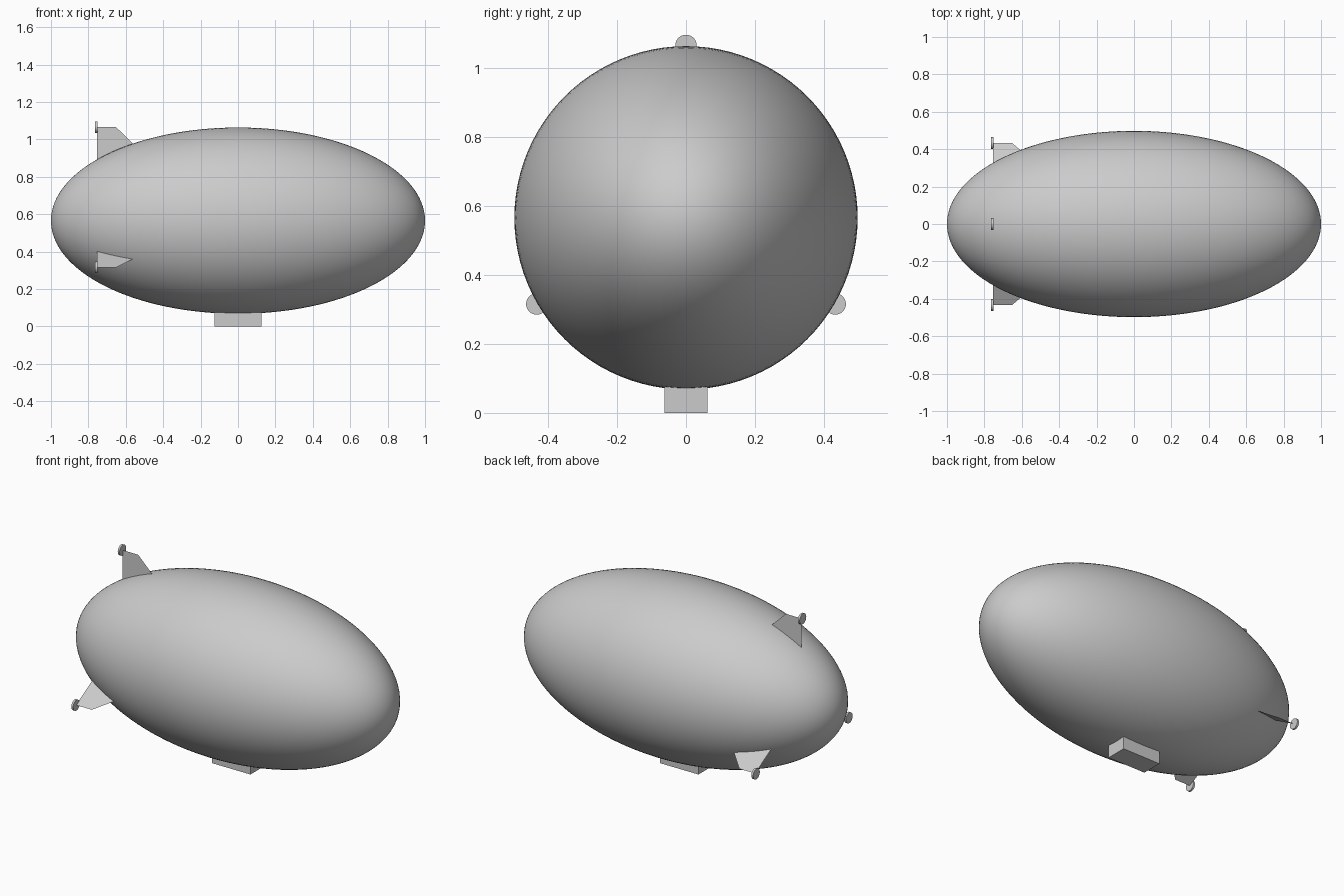
import bpy, bmesh
from math import pi, radians
from mathutils import Matrix, Vector

cube = bpy.data.objects.get("Cube")
if cube:
    bpy.data.objects.remove(cube, do_unlink=True)

AXIS_Z = 0.566  # height of the hull's long axis

grey = bpy.data.materials.new("light_grey")
grey.use_nodes = True
grey.diffuse_color = (0.6, 0.6, 0.6, 1)
grey.node_tree.nodes["Principled BSDF"].inputs["Base Color"].default_value = (0.6, 0.6, 0.6, 1)


def add_part(name, bm, smooth=False):
    mesh = bpy.data.meshes.new(name)
    bm.to_mesh(mesh)
    bm.free()
    mesh.materials.append(grey)
    obj = bpy.data.objects.new(name, mesh)
    bpy.context.collection.objects.link(obj)
    if smooth:
        bpy.ops.object.select_all(action="DESELECT")
        obj.select_set(True)
        bpy.context.view_layer.objects.active = obj
        bpy.ops.object.shade_smooth_by_angle(angle=radians(40))
    return obj


# Hull: a long ellipsoid with its poles at bow and stern
bm = bmesh.new()
bmesh.ops.create_uvsphere(bm, u_segments=96, v_segments=64, radius=1)
bm.transform(Matrix.Translation((0, 0, AXIS_Z)) @ Matrix.Diagonal((1, 0.498, 0.498, 1))
             @ Matrix.Rotation(pi / 2, 4, "Y"))
add_part("hull", bm, smooth=True)

# Gondola: a box sunk into the hull's underside
bm = bmesh.new()
bmesh.ops.create_cube(bm, size=1)
bm.transform(Matrix.Translation((0, 0, 0.05)) @ Matrix.Diagonal((0.25, 0.125, 0.1, 1)))
add_part("gondola", bm)

# Tail: three thin fins around the axis, each with a propeller disc at its tip
FIN = [(-0.755, 0.32), (-0.755, 0.5), (-0.652, 0.5), (-0.55, 0.4)]
for name, angle in (("top", 0), ("left", 120), ("right", 240)):
    turn = Matrix.Translation((0, 0, AXIS_Z)) @ Matrix.Rotation(radians(angle), 4, "X")

    bm = bmesh.new()
    bm.faces.new([bm.verts.new((x, 0, r)) for x, r in FIN])
    bm.transform(turn)
    add_part(name + "_fin", bm)

    bm = bmesh.new()
    bmesh.ops.create_cone(bm, cap_ends=True, segments=32, radius1=0.031, radius2=0.031, depth=0.012)
    bm.transform(turn @ Matrix.Translation((-0.758, 0, 0.5)) @ Matrix.Rotation(pi / 2, 4, "Y"))
    add_part(name + "_propeller", bm, smooth=True)
